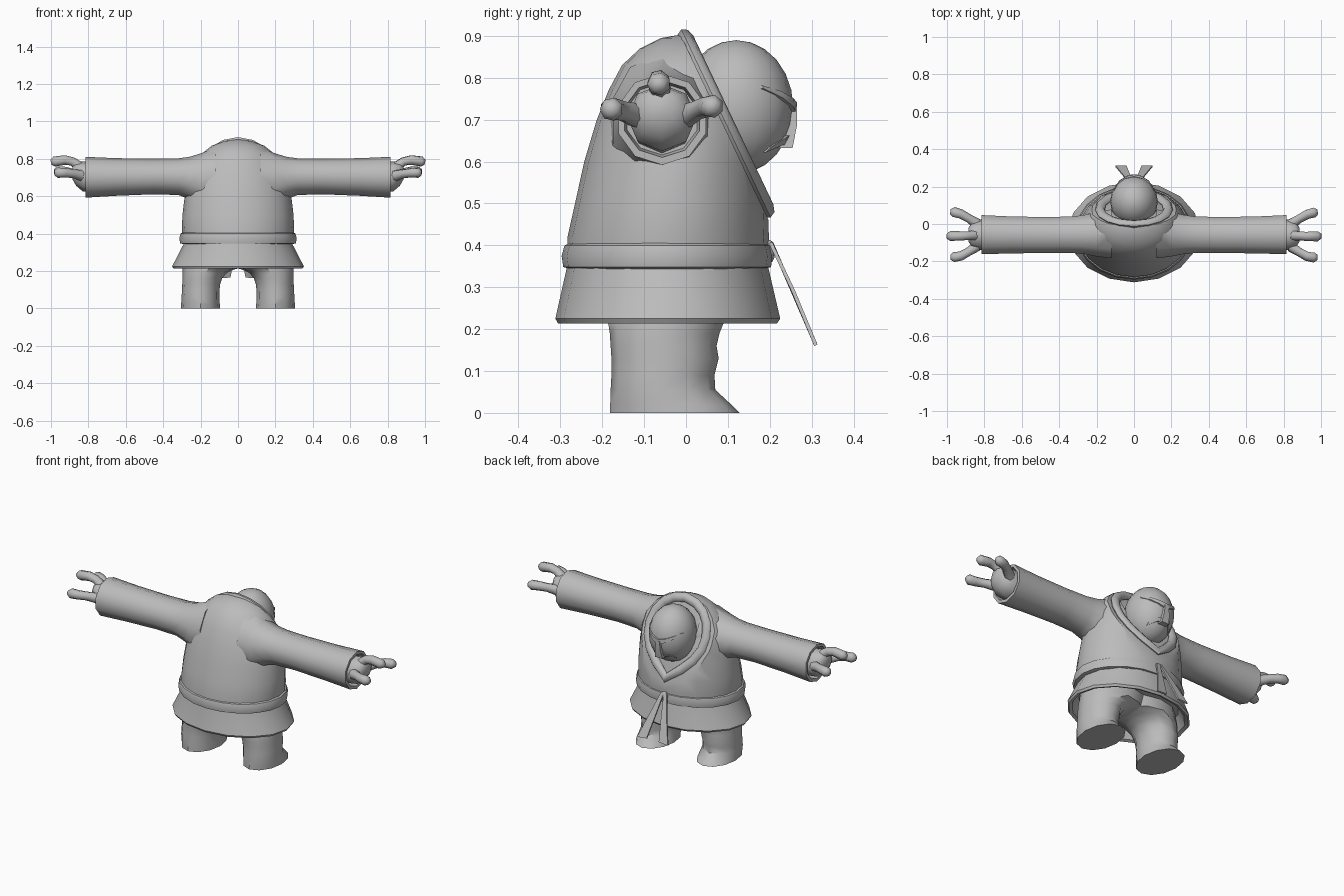
import bpy, bmesh, math
from mathutils import Vector

if "Cube" in bpy.data.objects:
    bpy.data.objects.remove(bpy.data.objects["Cube"])

grey = bpy.data.materials.new("plain grey")
grey.use_nodes = True
grey.diffuse_color = (0.5, 0.5, 0.5, 1)
grey.node_tree.nodes["Principled BSDF"].inputs["Base Color"].default_value = (0.5, 0.5, 0.5, 1)


def finish(name, bm, angle=38):
    bmesh.ops.recalc_face_normals(bm, faces=bm.faces)
    mesh = bpy.data.meshes.new(name)
    bm.to_mesh(mesh)
    bm.free()
    ob = bpy.data.objects.new(name, mesh)
    bpy.context.collection.objects.link(ob)
    mesh.materials.append(grey)
    bpy.ops.object.select_all(action='DESELECT')
    ob.select_set(True)
    bpy.context.view_layer.objects.active = ob
    bpy.ops.object.shade_smooth_by_angle(angle=math.radians(angle))
    return ob


def skin_rings(bm, rings, closed=False):
    """Bridge rings of points; cap the ends unless closed."""
    vs = [[bm.verts.new(p) for p in r] for r in rings]
    n = len(vs[0])
    pairs = list(zip(vs, vs[1:])) + ([(vs[-1], vs[0])] if closed else [])
    for a, b in pairs:
        for i in range(n):
            j = (i + 1) % n
            bm.faces.new((a[i], a[j], b[j], b[i]))
    if not closed:
        bm.faces.new(vs[0])
        bm.faces.new(vs[-1])


def loft(sections, sides, axis='Z', side=1):
    """Sections are (position, min a, max a, min b, max b) ellipses."""
    bm = bmesh.new()
    rings = []
    for t, a0, a1, b0, b1 in sections:
        ring = []
        for k in range(sides):
            ang = 2 * math.pi * k / sides - math.pi / 2
            a = (a0 + a1) / 2 + (a1 - a0) / 2 * math.cos(ang)
            b = (b0 + b1) / 2 + (b1 - b0) / 2 * math.sin(ang)
            ring.append((a * side, b, t) if axis == 'Z' else (t * side, a, b))
        rings.append(ring)
    skin_rings(bm, rings)
    return bm


def even(rows):
    return [(z, -w, w, back, front) for z, w, back, front in rows]


def tube(points, radii, up, sides=8, closed=False, flat=1.0):
    bm = bmesh.new()
    up = Vector(up)
    pts = [Vector(p) for p in points]
    n = len(pts)
    rings = []
    for i, p in enumerate(pts):
        before = pts[i - 1] if (closed or i) else p
        after = pts[(i + 1) % n] if (closed or i < n - 1) else p
        t = (after - before).normalized()
        s = t.cross(up).normalized()
        u = s.cross(t)
        rings.append([p + radii[i] * (s * math.cos(a) + u * math.sin(a) * flat)
                      for a in (2 * math.pi * k / sides for k in range(sides))])
    skin_rings(bm, rings, closed)
    return bm


# Robe body, sliced by the sloping hood opening
slope = Vector((0, 0.19, -0.4)).normalized()
outward = Vector((0, 0.4, 0.19)).normalized()
hood_top = Vector((0, 0.005, 0.9))
body = loft(even([(0.345, 0.29, -0.285, 0.195), (0.42, 0.3, -0.283, 0.198),
                  (0.5, 0.297, -0.265, 0.195), (0.6, 0.285, -0.243, 0.19),
                  (0.7, 0.265, -0.213, 0.18), (0.77, 0.235, -0.185, 0.17),
                  (0.83, 0.19, -0.153, 0.14), (0.87, 0.14, -0.11, 0.11),
                  (0.895, 0.07, -0.06, 0.06), (0.902, 0.02, -0.02, 0.02)]), 20)
cut = bmesh.ops.bisect_plane(body, geom=body.verts[:] + body.edges[:] + body.faces[:],
                             plane_co=hood_top - outward * 0.015, plane_no=outward,
                             clear_outer=True)
rim = [e for e in cut["geom_cut"] if isinstance(e, bmesh.types.BMEdge)]
bmesh.ops.holes_fill(body, edges=rim, sides=0)
finish("robe_body", body)

# Collar band around the hood, pointed at the chest
half = [(0.07, 0.02), (0.125, 0.055), (0.165, 0.11), (0.182, 0.18),
        (0.175, 0.25), (0.14, 0.32), (0.08, 0.385)]
outline = [(0, 0.005)] + half + [(0, 0.45)] + [(-x, v) for x, v in reversed(half)]
path = [hood_top - outward * 0.008 + slope * v + Vector((x, 0, 0)) for x, v in outline]
finish("collar", tube(path, [0.026] * len(path), outward, 8, True, 0.75), 50)

# Skirt with a folded lower edge and recessed underside
finish("robe_skirt", loft(even([
    (0.38, 0.28, -0.28, 0.19), (0.345, 0.29, -0.285, 0.197),
    (0.225, 0.352, -0.312, 0.225), (0.213, 0.345, -0.305, 0.217),
    (0.22, 0.325, -0.29, 0.2), (0.28, 0.29, -0.26, 0.17)]), 16))

# Belt, knot and two hanging tails
finish("belt", loft(even([
    (0.343, 0.29, -0.27, 0.18), (0.348, 0.309, -0.293, 0.203),
    (0.375, 0.314, -0.297, 0.207), (0.4, 0.306, -0.29, 0.202),
    (0.41, 0.29, -0.27, 0.18)]), 20))
knot = bmesh.new()
bmesh.ops.create_uvsphere(knot, u_segments=8, v_segments=6, radius=1)
for v in knot.verts:
    v.co = (v.co.x * 0.025, 0.2 + v.co.y * 0.013, 0.385 + v.co.z * 0.028)
finish("belt_knot", knot)
for side, label in ((1, "left"), (-1, "right")):
    tail = bmesh.new()
    strip = [[(0.0, 0.2, 0.405), (0.018, 0.198, 0.405)],
             [(0.018, 0.25, 0.29), (0.055, 0.252, 0.29)],
             [(0.04, 0.304, 0.165), (0.1, 0.306, 0.16)]]
    skin_rings(tail, [[(a[0] * side, a[1], a[2]), (b[0] * side, b[1], b[2]),
                       (b[0] * side, b[1] + 0.008, b[2] + 0.003),
                       (a[0] * side, a[1] + 0.008, a[2] + 0.003)] for a, b in strip])
    finish(label + "_belt_tail", tail)

    # Leg, spreading to the hips above and to a foot in front
    finish(label + "_leg", loft([
        (0.0, 0.095, 0.305, -0.182, 0.128), (0.02, 0.097, 0.304, -0.181, 0.108),
        (0.055, 0.1, 0.302, -0.18, 0.07), (0.09, 0.1, 0.3, -0.178, 0.068),
        (0.13, 0.095, 0.298, -0.178, 0.078), (0.16, 0.085, 0.297, -0.18, 0.073),
        (0.19, 0.06, 0.296, -0.182, 0.08), (0.21, 0.015, 0.296, -0.185, 0.088),
        (0.225, -0.06, 0.296, -0.19, 0.095), (0.3, -0.1, 0.28, -0.2, 0.1)],
        12, 'Z', side))

    # Sleeve with a hollow cuff
    finish(label + "_sleeve", loft([
        (0.12, -0.19, 0.085, 0.5, 0.86), (0.2, -0.18, 0.07, 0.545, 0.828),
        (0.26, -0.167, 0.055, 0.585, 0.81), (0.32, -0.161, 0.046, 0.606, 0.802),
        (0.45, -0.16, 0.042, 0.61, 0.8), (0.65, -0.162, 0.045, 0.602, 0.803),
        (0.815, -0.167, 0.053, 0.592, 0.81), (0.815, -0.151, 0.037, 0.61, 0.794),
        (0.775, -0.145, 0.031, 0.616, 0.788)], 10, 'X', side))

    # Palm and three stubby fingers
    finish(label + "_palm", loft([
        (0.77, -0.135, 0.02, 0.62, 0.78), (0.83, -0.14, 0.025, 0.625, 0.785),
        (0.865, -0.125, 0.01, 0.655, 0.78), (0.885, -0.095, -0.02, 0.69, 0.765)],
        8, 'X', side), 60)
    fingers = {"middle": [(-0.06, 0.75), (-0.063, 0.785), (-0.065, 0.793), (-0.065, 0.785), (-0.065, 0.78)],
               "front": [(0.0, 0.71), (0.03, 0.725), (0.052, 0.732), (0.063, 0.732), (0.066, 0.732)],
               "back": [(-0.12, 0.71), (-0.15, 0.72), (-0.172, 0.725), (-0.178, 0.725), (-0.178, 0.725)]}
    for which, spots in fingers.items():
        reach = 1.0 if which == "middle" else 0.982
        xs = [0.84, 0.885, 0.925, reach - 0.018, reach]
        pts = [(x * side, y, z) for x, (y, z) in zip(xs, spots)]
        finish(label + "_" + which + "_finger",
               tube(pts, [0.03, 0.024, 0.026, 0.028, 0.014], (0, 0, 1), 7), 60)

# Head
centre, size = Vector((0, 0.12, 0.73)), Vector((0.128, 0.136, 0.16))
head = bmesh.new()
bmesh.ops.create_uvsphere(head, u_segments=16, v_segments=12, radius=1)
for v in head.verts:
    v.co = centre + v.co * size
finish("head", head, 60)


def face_point(x, z, lift):
    rest = 1 - (x / size.x) ** 2 - ((z - centre.z) / size.z) ** 2
    return (x, centre.y + size.y * math.sqrt(max(rest, 0)) + lift, z)


def face_strip(name, rows, lift):
    """Raised strip; rows are pairs of (x, z) edge points with a height factor."""
    bm = bmesh.new()
    skin_rings(bm, [[face_point(*a, -0.012), face_point(*b, -0.012),
                     face_point(*b, lift * h), face_point(*a, lift * h)] for a, b, h in rows])
    finish(name, bm, 30)


# Slanted brows, frowning mouth folds and nose ridge
for side, label in ((1, "left"), (-1, "right")):
    face_strip(label + "_brow", [
        ((0, 0.742), (0, 0.715), 1), ((0.04 * side, 0.752), (0.04 * side, 0.73), 0.9),
        ((0.08 * side, 0.768), (0.08 * side, 0.752), 0.8),
        ((0.108 * side, 0.782), (0.108 * side, 0.774), 0.4)], 0.009)
    face_strip(label + "_mouth_fold", [
        ((0, 0.665), (0, 0.64), 1), ((0.035 * side, 0.66), (0.035 * side, 0.64), 1),
        ((0.07 * side, 0.635), (0.07 * side, 0.622), 0.5)], 0.007)
face_strip("nose_ridge", [((-0.012, 0.735), (0.012, 0.735), 0.3),
                          ((-0.016, 0.69), (0.016, 0.69), 0.5),
                          ((-0.024, 0.632), (0.024, 0.632), 1)], 0.03)
